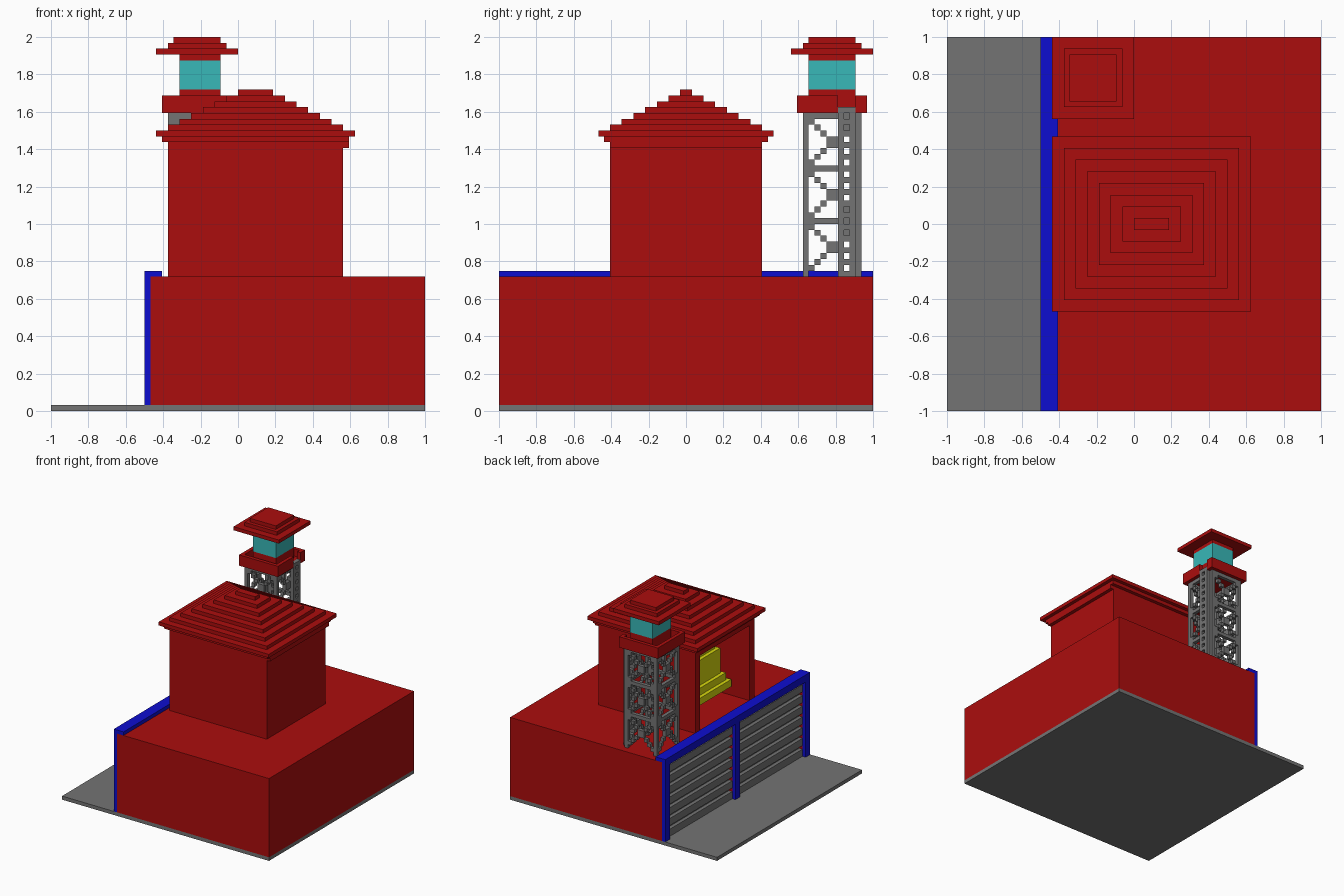
import bpy, bmesh
from mathutils import Vector

if "Cube" in bpy.data.objects:
    bpy.data.objects.remove(bpy.data.objects["Cube"])

U = 1 / 32  # one block of the model's grid


def material(name, rgb):
    m = bpy.data.materials.new(name)
    m.diffuse_color = (*rgb, 1)
    m.use_nodes = True
    m.node_tree.nodes["Principled BSDF"].inputs["Base Color"].default_value = m.diffuse_color
    return m


RED = material("red", (0.41, 0.004, 0.004))
GREY = material("grey", (0.175, 0.175, 0.175))
BLUE = material("blue", (0.004, 0.004, 0.63))
TEAL = material("teal", (0.04, 0.48, 0.48))
YELLOW = material("yellow", (0.68, 0.68, 0.004))


def part(name, mat, boxes):
    """One object from boxes given as x0, x1, y0, y1, z0, z1 in grid blocks."""
    bm = bmesh.new()
    for x0, x1, y0, y1, z0, z1 in boxes:
        size = Vector((x1 - x0, y1 - y0, z1 - z0)) * U
        mid = Vector((x0 + x1, y0 + y1, z0 + z1)) * U / 2
        for v in bmesh.ops.create_cube(bm, size=1)["verts"]:
            v.co = v.co * size + mid
    me = bpy.data.meshes.new(name)
    bm.to_mesh(me)
    bm.free()
    me.materials.append(mat)
    ob = bpy.data.objects.new(name, me)
    bpy.context.collection.objects.link(ob)
    return ob


# Ground slab and main hall
part("ground_slab", GREY, [(-32, 32, -32, 32, 0, 1)])
posts = [(-32, -30), (-1, 1), (30, 32)]
part("main_hall", RED, [(-13, 32, -32, 32, 1, 23), (-15, -13, -32, 32, 22, 23)]
     + [(-15, -13, a, b, 1, 22) for a, b in posts])

# Garage front: blue frame and slatted doors
part("door_frame", BLUE, [(-16, -13, -32, 32, 23, 24), (-16, -15, -32, 32, 22, 23)]
     + [(-16, -15, a, b, 1, 22) for a, b in posts])
for label, a, b in (("front", -30, -1), ("back", 1, 30)):
    part("garage_door_" + label, GREY, [(-14, -13, a, b, 1, 22)]
         + [(-15, -14, a, b, 1 + 3 * i, 3 + 3 * i) for i in range(7)])

# Upper house, open on the left
part("house_walls", RED, [
    (-12, 18, -13, -11, 23, 46), (-12, 18, 11, 13, 23, 46),
    (16, 18, -11, 11, 23, 46), (-12, -10, -11, 11, 44, 46)])
part("house_roof", RED, [(18, 19, -13, 13, 45, 46), (-13, 19, -14, 14, 46, 47)]
     + [(-14 + 2 * i, 20 - 2 * i, 2 * i - 15, 15 - 2 * i, 47 + i, 48 + i) for i in range(8)])

# Bell hanging inside the house: half width, bottom, top
bell = [(10, 26, 28), (9, 28, 30), (8, 30, 37), (7, 37, 40), (5, 40, 42), (1, 42, 46)]
part("bell", YELLOW, [(3 - h, 3 + h, -h, h, a, b) for h, a, b in bell])

# Lookout tower: legs, ring beams and stepped cross braces
X0, X1, Y0, Y1 = -12, -2, 20, 30
xs, ys = (X0, X1 - 1), (Y0, Y1 - 1)
part("tower_legs", GREY, [(x, x + 1, y, y + 1, 23, 51) for x in xs for y in ys])
beams, braces = [], []
for z in (32, 41, 50):
    beams += [(X0 + 1, X1 - 1, y, y + 1, z, z + 1) for y in ys]
    beams += [(x, x + 1, Y0 + 1, Y1 - 1, z, z + 1) for x in xs]
    for i in range(8):
        for k in (i, 7 - i):
            h = z - 8 + k
            braces += [(X0 + 1 + i, X0 + 2 + i, y, y + 1, h, h + 1) for y in ys]
            braces += [(x, x + 1, Y0 + 1 + i, Y0 + 2 + i, h, h + 1) for x in xs]
part("tower_beams", GREY, beams)
part("tower_braces", GREY, braces)

# Ladder on the right side of the tower
part("ladder", GREY, [(-2, -1, y, y + 1, 23, 52) for y in (26, 28)]
     + [(-2, -1, 27, 28, z, z + 1) for z in range(23, 52, 2)])

# Balcony tray with a gap for the ladder
part("balcony", RED, [
    (-12, -2, 20, 30, 51, 52),
    (-13, -12, 19, 31, 51, 54), (-12, -1, 19, 20, 51, 54), (-12, -1, 30, 31, 51, 54),
    (-2, -1, 20, 26, 51, 54), (-2, -1, 29, 30, 51, 54)])

# Lookout cabin and its roof
part("cabin_base", RED, [(-10, -3, 21, 29, 52, 55)])
part("cabin_glass", TEAL, [(-10, -3, 21, 29, 55, 60)])
part("tower_roof", RED, [
    (-10, -3, 21, 29, 60, 61), (-14, 0, 18, 32, 61, 62),
    (-12, -2, 20, 30, 62, 63), (-11, -3, 21, 29, 63, 64)])
